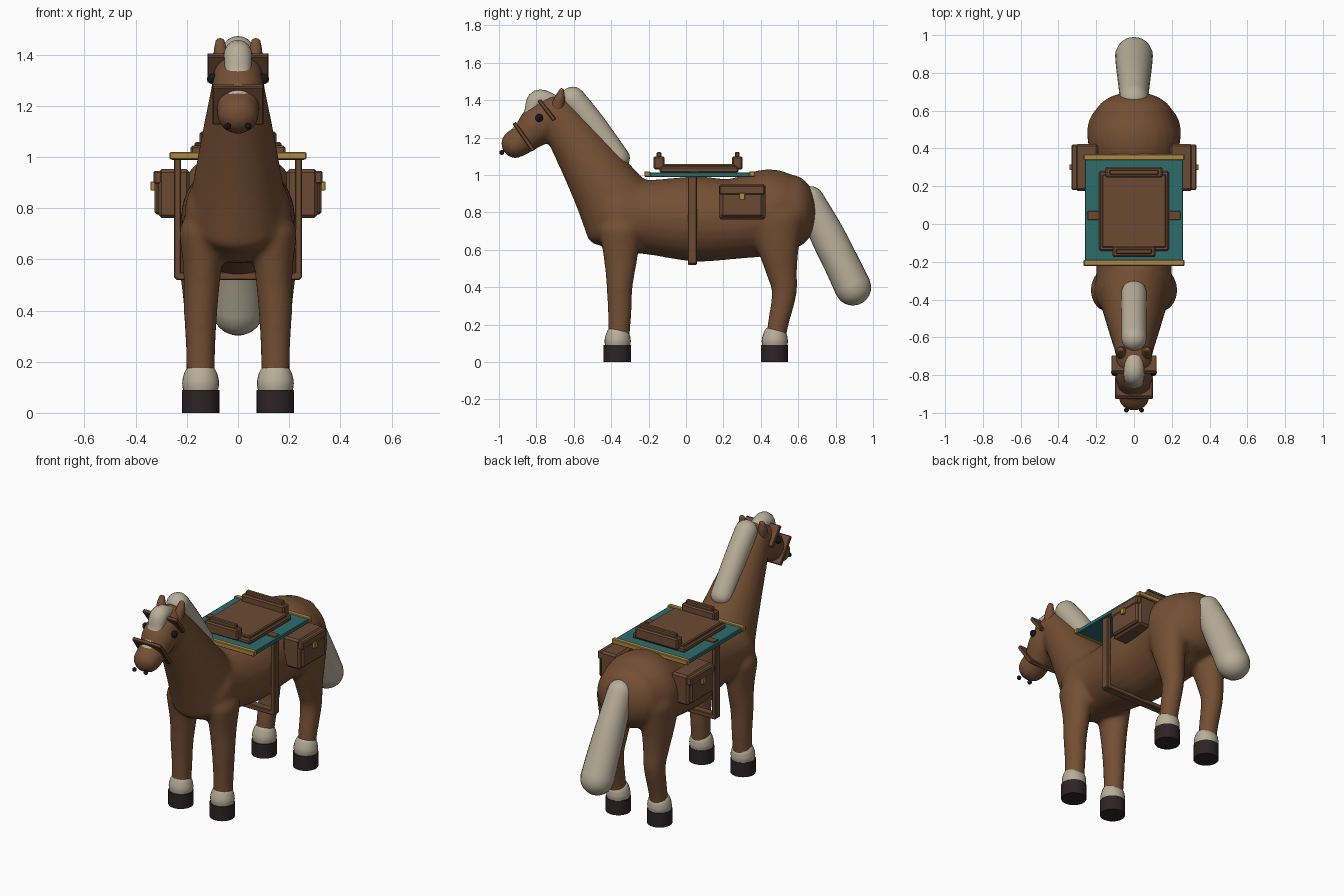
import bpy, bmesh, math
from mathutils import Vector

if "Cube" in bpy.data.objects:
    bpy.data.objects.remove(bpy.data.objects["Cube"])


def mat(name, rgb):
    m = bpy.data.materials.new(name)
    m.diffuse_color = (*rgb, 1)
    m.use_nodes = True
    m.node_tree.nodes["Principled BSDF"].inputs["Base Color"].default_value = m.diffuse_color
    return m


COAT = mat("coat brown", (0.175, 0.078, 0.034))
CREAM = mat("cream hair", (0.48, 0.42, 0.32))
HOOF = mat("dark hoof", (0.028, 0.017, 0.019))
LEATHER = mat("leather brown", (0.145, 0.068, 0.034))
GOLD = mat("brass", (0.42, 0.25, 0.06))
TEAL = mat("teal cloth", (0.028, 0.15, 0.15))
BLACK = mat("eye black", (0.008, 0.008, 0.01))


def finish(bm, name, material, smooth=True):
    bmesh.ops.recalc_face_normals(bm, faces=bm.faces)
    me = bpy.data.meshes.new(name)
    bm.to_mesh(me)
    bm.free()
    for p in me.polygons:
        p.use_smooth = smooth
    me.materials.append(material)
    ob = bpy.data.objects.new(name, me)
    bpy.context.collection.objects.link(ob)
    return ob


def catmull(a, b, c, d, t):
    return [0.5 * (2*q + (r - p)*t + (2*p - 5*q + 4*r - s)*t*t + (3*q - p - 3*r + s)*t**3)
            for p, q, r, s in zip(a, b, c, d)]


def loft(bm, keys, caps=(1, 1), seg=24, step=6):
    """Rounded tube through keys (x, y, z, half width in x, half depth)."""
    k = [keys[0]] + list(keys) + [keys[-1]]
    rows = [catmull(*k[i:i + 4], j / step) for i in range(len(keys) - 1) for j in range(step)]
    rows.append(list(keys[-1]))
    pts = [Vector(r[:3]) for r in rows]
    tans = [(pts[min(i + 1, len(pts) - 1)] - pts[max(i - 1, 0)]).normalized() for i in range(len(pts))]
    data = [(p, t, r[3], r[4]) for p, t, r in zip(pts, tans, rows)]

    def cap(end, sign, length):
        p, t, a, b = end
        out = []
        for i in range(1, 6):
            ang = i / 6 * math.pi / 2 + 0.12
            out.append((p + t * sign * min(a, b) * length * math.sin(ang), t,
                        a * math.cos(ang), b * math.cos(ang)))
        return out
    data = cap(data[0], -1, caps[0])[::-1] + data + cap(data[-1], 1, caps[1])
    rings = []
    for p, t, a, b in data:
        u = (Vector((1, 0, 0)) - t * t.x).normalized()
        v = t.cross(u)
        rings.append([bm.verts.new(p + u * a * math.cos(w) + v * b * math.sin(w))
                      for w in (2 * math.pi * i / seg for i in range(seg))])
    for r0, r1 in zip(rings, rings[1:]):
        for i in range(seg):
            j = (i + 1) % seg
            bm.faces.new((r0[i], r0[j], r1[j], r1[i]))
    bm.faces.new(rings[0])
    bm.faces.new(rings[-1])


def tube(name, material, keys, caps=(1, 1)):
    bm = bmesh.new()
    loft(bm, keys, caps)
    return finish(bm, name, material)


def box(name, material, x, y, z, bevel=0.004, tilt=0):
    """Box from ranges, optionally tilted about its own x axis."""
    bm = bmesh.new()
    bmesh.ops.create_cube(bm, size=1)
    for v in bm.verts:
        v.co = Vector((v.co.x * (x[1] - x[0]), v.co.y * (y[1] - y[0]), v.co.z * (z[1] - z[0])))
    if bevel:
        bmesh.ops.bevel(bm, geom=bm.edges[:], offset=bevel, segments=1, affect='EDGES')
    ob = finish(bm, name, material, False)
    ob.location = (sum(x) / 2, sum(y) / 2, sum(z) / 2)
    ob.rotation_euler.x = tilt
    return ob


def ball(name, material, loc, r):
    bm = bmesh.new()
    bmesh.ops.create_uvsphere(bm, u_segments=16, v_segments=10, radius=r)
    ob = finish(bm, name, material)
    ob.location = loc


# Body: torso, neck, head and legs blended into one skin
bm = bmesh.new()
loft(bm, [(0, -0.36, 0.785, 0.21, 0.20), (0, -0.2, 0.775, 0.2, 0.2), (0, 0.05, 0.765, 0.222, 0.228),
          (0, 0.25, 0.765, 0.222, 0.215), (0, 0.45, 0.80, 0.245, 0.232), (0, 0.56, 0.805, 0.215, 0.2)], (0.8, 0.7))
loft(bm, [(0, -0.33, 0.77, 0.2, 0.225), (0, -0.43, 0.93, 0.17, 0.185), (0, -0.54, 1.10, 0.138, 0.15),
          (0, -0.64, 1.25, 0.108, 0.122), (0, -0.70, 1.34, 0.092, 0.1)], (0.5, 0.9))
loft(bm, [(0, -0.70, 1.34, 0.092, 0.1), (0, -0.79, 1.265, 0.103, 0.108),
          (0, -0.86, 1.2, 0.085, 0.083), (0, -0.915, 1.165, 0.083, 0.077)], (0.7, 0.95))
for s in (-1, 1):
    loft(bm, [(s*0.14, -0.35, 0.70, 0.09, 0.115), (s*0.14, -0.35, 0.55, 0.074, 0.09),
              (s*0.146, -0.355, 0.4, 0.066, 0.07), (s*0.146, -0.355, 0.25, 0.058, 0.063),
              (s*0.146, -0.36, 0.12, 0.056, 0.058)], (1, 0.3))
    loft(bm, [(s*0.15, 0.48, 0.76, 0.1, 0.15), (s*0.148, 0.495, 0.6, 0.087, 0.11),
              (s*0.147, 0.512, 0.48, 0.072, 0.083), (s*0.147, 0.525, 0.37, 0.062, 0.067),
              (s*0.147, 0.492, 0.2, 0.055, 0.056), (s*0.147, 0.48, 0.12, 0.055, 0.055)], (1, 0.3))
body = finish(bm, "body", COAT)
rm = body.modifiers.new("blend", 'REMESH')
rm.mode = 'VOXEL'
rm.voxel_size = 0.014
rm.use_smooth_shade = True
sm = body.modifiers.new("soften", 'SMOOTH')
sm.factor = 0.5
sm.iterations = 8

# Hair
tube("mane", CREAM, [(0, -0.605, 1.405, 0.067, 0.067), (0, -0.5, 1.27, 0.067, 0.07),
                     (0, -0.36, 1.09, 0.067, 0.06)])
tube("forelock_and_blaze", CREAM, [(0, -0.70, 1.385, 0.045, 0.04), (0, -0.79, 1.40, 0.055, 0.055),
                                   (0, -0.84, 1.32, 0.05, 0.032), (0, -0.90, 1.235, 0.05, 0.03),
                                   (0, -0.955, 1.188, 0.048, 0.022)], (1, 0.8))
tube("tail", CREAM, [(0, 0.665, 0.865, 0.075, 0.075), (0, 0.75, 0.69, 0.085, 0.092),
                     (0, 0.83, 0.53, 0.095, 0.095), (0, 0.892, 0.4, 0.1, 0.098)])

# Ears, eyes, nostrils
for s in (-1, 1):
    tube("ear", COAT, [(s*0.06, -0.69, 1.36, 0.03, 0.035), (s*0.068, -0.675, 1.41, 0.027, 0.028),
                       (s*0.07, -0.665, 1.45, 0.018, 0.014)])
    ball("eye", BLACK, (s*0.1, -0.785, 1.305), 0.021)
    ball("nostril", BLACK, (s*0.04, -0.985, 1.12), 0.013)

# Socks and hooves
for s in (-1, 1):
    for y in (-0.365, 0.475):
        x = s * 0.146
        tube("sock", CREAM, [(x, y, 0.08, 0.066, 0.066), (x, y, 0.115, 0.072, 0.07),
                             (x, y + 0.004, 0.15, 0.066, 0.063), (x, y + 0.008, 0.168, 0.058, 0.055)], (0.1, 0.1))
        bm = bmesh.new()
        bmesh.ops.create_cone(bm, cap_ends=True, segments=32, radius1=0.073, radius2=0.073, depth=0.09)
        hoof = finish(bm, "hoof", HOOF)
        hoof.location = (x, y - 0.002, 0.045)
        for p in hoof.data.polygons:
            p.use_smooth = abs(p.normal.z) < 0.5

# Bridle plates
box("noseband", LEATHER, (-0.1, 0.1), (-0.878, -0.856), (1.115, 1.295), tilt=math.radians(35))
box("browband", LEATHER, (-0.12, 0.12), (-0.756, -0.734), (1.28, 1.415), tilt=math.radians(38))

# Blanket with brass edging
box("blanket", TEAL, (-0.26, 0.26), (-0.2, 0.345), (0.988, 1.014))
for y in (-0.222, 0.338):
    box("blanket_trim", GOLD, (-0.267, 0.267), (y, y + 0.032), (0.99, 1.02))

# Saddle: stepped seat with raised rolls at both ends
box("saddle_seat", LEATHER, (-0.185, 0.185), (-0.142, 0.28), (1.012, 1.045), 0.008)
box("saddle_pad", LEATHER, (-0.17, 0.17), (-0.125, 0.262), (1.04, 1.058), 0.006)
for name, y0, w in (("saddle_pommel", -0.174, 0.115), ("saddle_cantle", 0.245, 0.15)):
    box(name, LEATHER, (-w, w), (y0, y0 + 0.058), (1.03, 1.1), 0.008)
    box(name + "_cap", LEATHER, (-w + 0.02, w - 0.02), (y0 + 0.016, y0 + 0.042), (1.09, 1.122), 0.005)

# Girth strap frame
for s in (-1, 1):
    box("girth_side", LEATHER, sorted((s*0.222, s*0.25)), (0.01, 0.058), (0.525, 0.995))
    box("girth_tab", LEATHER, sorted((s*0.18, s*0.245)), (0.022, 0.068), (1.01, 1.02), 0.002)
box("girth_bottom", LEATHER, (-0.245, 0.245), (0.01, 0.058), (0.52, 0.55))

# Saddle bags with flap and buckle
for s in (-1, 1):
    box("saddle_bag", LEATHER, sorted((s*0.19, s*0.31)), (0.176, 0.424), (0.762, 0.952), 0.012)
    box("bag_front", LEATHER, sorted((s*0.25, s*0.327)), (0.188, 0.412), (0.775, 0.935), 0.01)
    box("bag_flap", LEATHER, sorted((s*0.25, s*0.331)), (0.18, 0.42), (0.895, 0.945), 0.006)
    box("bag_buckle", GOLD, sorted((s*0.32, s*0.341)), (0.285, 0.315), (0.868, 0.904), 0.002)
